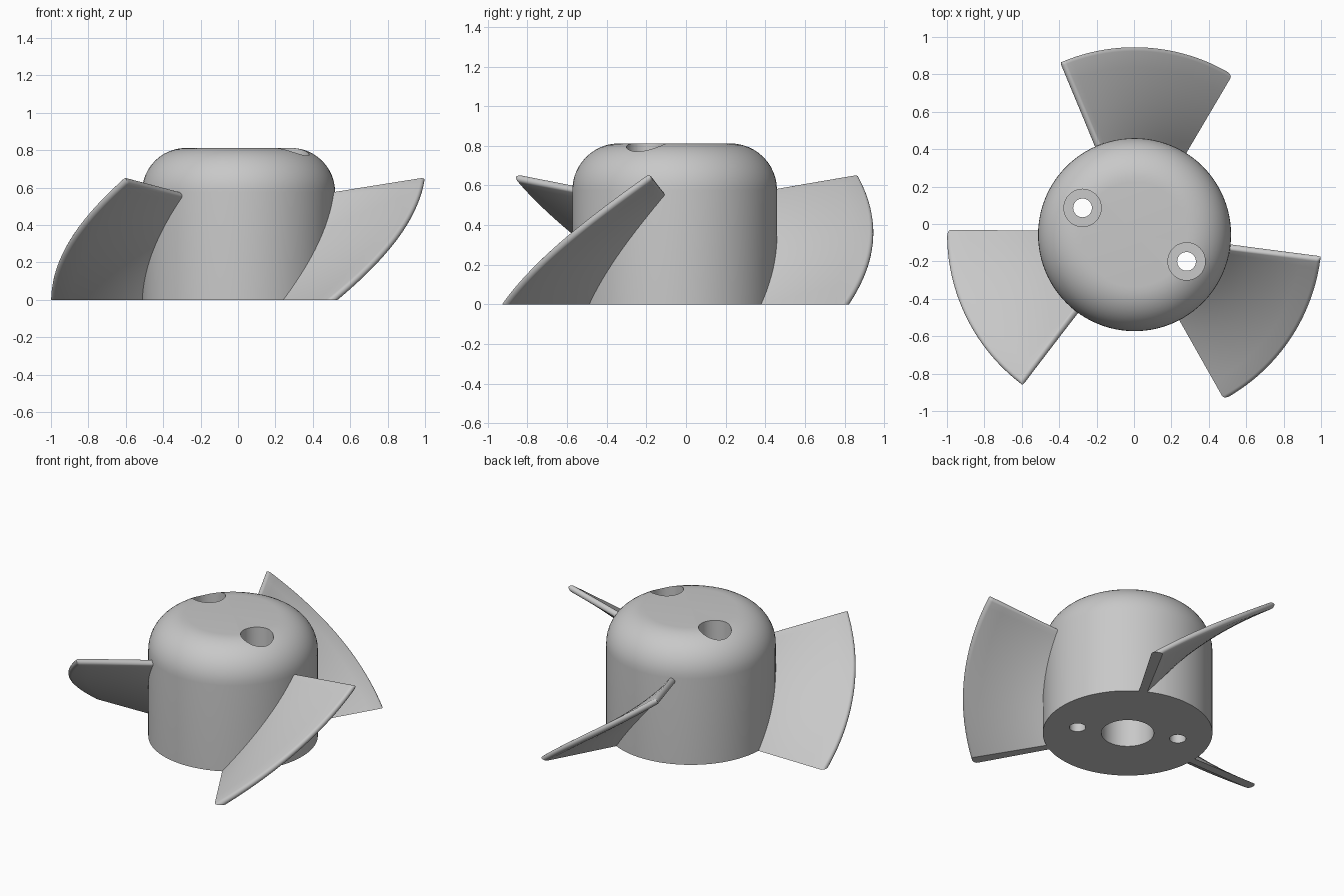
import bpy, bmesh
from math import sin, cos, pi, radians, atan2, sqrt

if "Cube" in bpy.data.objects:
    bpy.data.objects.remove(bpy.data.objects["Cube"])

CENTRE = (0.003, -0.057)
HUB_R, HUB_H, FILLET = 0.516, 0.812, 0.235
TIP_R, ROOT_R = 1.002, 0.45
HALF = 0.02                                   # half the blade thickness
LOW, HIGH = radians(60.5), radians(113.2)     # angular span of a blade

grey = bpy.data.materials.new("plain grey")
grey.use_nodes = True
colour = (0.58, 0.58, 0.58, 1)
grey.diffuse_color = colour
grey.node_tree.nodes["Principled BSDF"].inputs["Base Color"].default_value = colour


def make_object(name, bm, x, y):
    bmesh.ops.remove_doubles(bm, verts=bm.verts, dist=1e-5)
    bmesh.ops.recalc_face_normals(bm, faces=bm.faces)
    mesh = bpy.data.meshes.new(name)
    bm.to_mesh(mesh)
    bm.free()
    mesh.materials.append(grey)
    obj = bpy.data.objects.new(name, mesh)
    obj.location = (x, y, 0)
    bpy.context.collection.objects.link(obj)
    return obj


def lathe(name, profile, x, y, steps):
    """Spin an (r, z) profile about a vertical axis."""
    bm = bmesh.new()
    verts = [bm.verts.new((r, 0, z)) for r, z in profile]
    edges = [bm.edges.new(pair) for pair in zip(verts, verts[1:])]
    bmesh.ops.spin(bm, geom=verts + edges, cent=(0, 0, 0), axis=(0, 0, 1),
                   angle=2 * pi, steps=steps, use_merge=True)
    return make_object(name, bm, x, y)


def activate(obj):
    bpy.ops.object.select_all(action='DESELECT')
    obj.select_set(True)
    bpy.context.view_layer.objects.active = obj


def smooth(obj):
    activate(obj)
    bpy.ops.object.shade_smooth_by_angle(angle=radians(35))


# Hub with rounded shoulder and a blind shaft bore underneath
profile = [(0, 0.55), (0.16, 0.55), (0.16, 0), (HUB_R, 0)]
for i in range(13):
    a = i / 12 * pi / 2
    profile.append((HUB_R - FILLET + FILLET * cos(a), HUB_H - FILLET + FILLET * sin(a)))
profile.append((0, HUB_H))
hub = lathe("hub", profile, *CENTRE, 96)

# Two counterbored screw holes
for side in (-1, 1):
    cutter = lathe("hole_cutter", [(0, -0.1), (0.05, -0.1), (0.05, 0.45),
                                   (0.1, 0.45), (0.1, 1), (0, 1)],
                   CENTRE[0] + side * 0.278, CENTRE[1] - side * 0.143, 40)
    cutter.hide_render = True
    mod = hub.modifiers.new("screw_hole", 'BOOLEAN')
    mod.operation, mod.solver, mod.object = 'DIFFERENCE', 'EXACT', cutter
    activate(hub)
    bpy.ops.object.modifier_apply(modifier=mod.name)
    bpy.data.objects.remove(cutter)
smooth(hub)

# Blade section as (radius, offset): flat sides with a rounded outer edge
radii = [ROOT_R + (TIP_R - HALF - ROOT_R) * i / 6 for i in range(7)]
section = [(r, HALF) for r in radii]
section += [(TIP_R - HALF + HALF * cos(a), HALF * sin(a))
            for a in (pi / 2 - pi * i / 8 for i in range(1, 8))]
section += [(r, -HALF) for r in reversed(radii)]


def blade_point(r, offset, s, turn):
    """Point on the helical sheet, pushed out along its normal."""
    rise = 0.57 + 0.075 * (r - HUB_R) / (TIP_R - HUB_R)
    slope = atan2(rise, (HIGH - LOW) * r)
    angle = LOW + (HIGH - LOW) * s - offset * sin(slope) / r + turn
    return r * cos(angle), r * sin(angle), rise * s + offset * cos(slope)


# Stations along the blade, thinning to a round leading edge
ROUND = 0.018
stations = [(-0.12 + (1.12 - ROUND) * i / 28, 1) for i in range(29)]
for i in range(1, 7):
    a = i / 6 * pi / 2
    stations.append((1 - ROUND + ROUND * sin(a), sqrt(max(0, 1 - sin(a) ** 2))))

for n, label in enumerate(("back", "right", "left")):
    bm = bmesh.new()
    rings = [[bm.verts.new(blade_point(r, o * k, s, n * 2 * pi / 3)) for r, o in section]
             for s, k in stations]
    for ring, after in zip(rings, rings[1:]):
        for i in range(len(section)):
            j = (i + 1) % len(section)
            bm.faces.new((ring[i], ring[j], after[j], after[i]))
    bmesh.ops.remove_doubles(bm, verts=bm.verts, dist=1e-5)
    # Trim the foot flat on the ground plane
    cut = bmesh.ops.bisect_plane(bm, geom=bm.verts[:] + bm.edges[:] + bm.faces[:],
                                 plane_co=(0, 0, 0), plane_no=(0, 0, 1), clear_inner=True)
    rim = [e for e in cut["geom_cut"] if isinstance(e, bmesh.types.BMEdge)]
    bmesh.ops.edgenet_fill(bm, edges=rim)
    smooth(make_object(label + "_blade", bm, *CENTRE))
